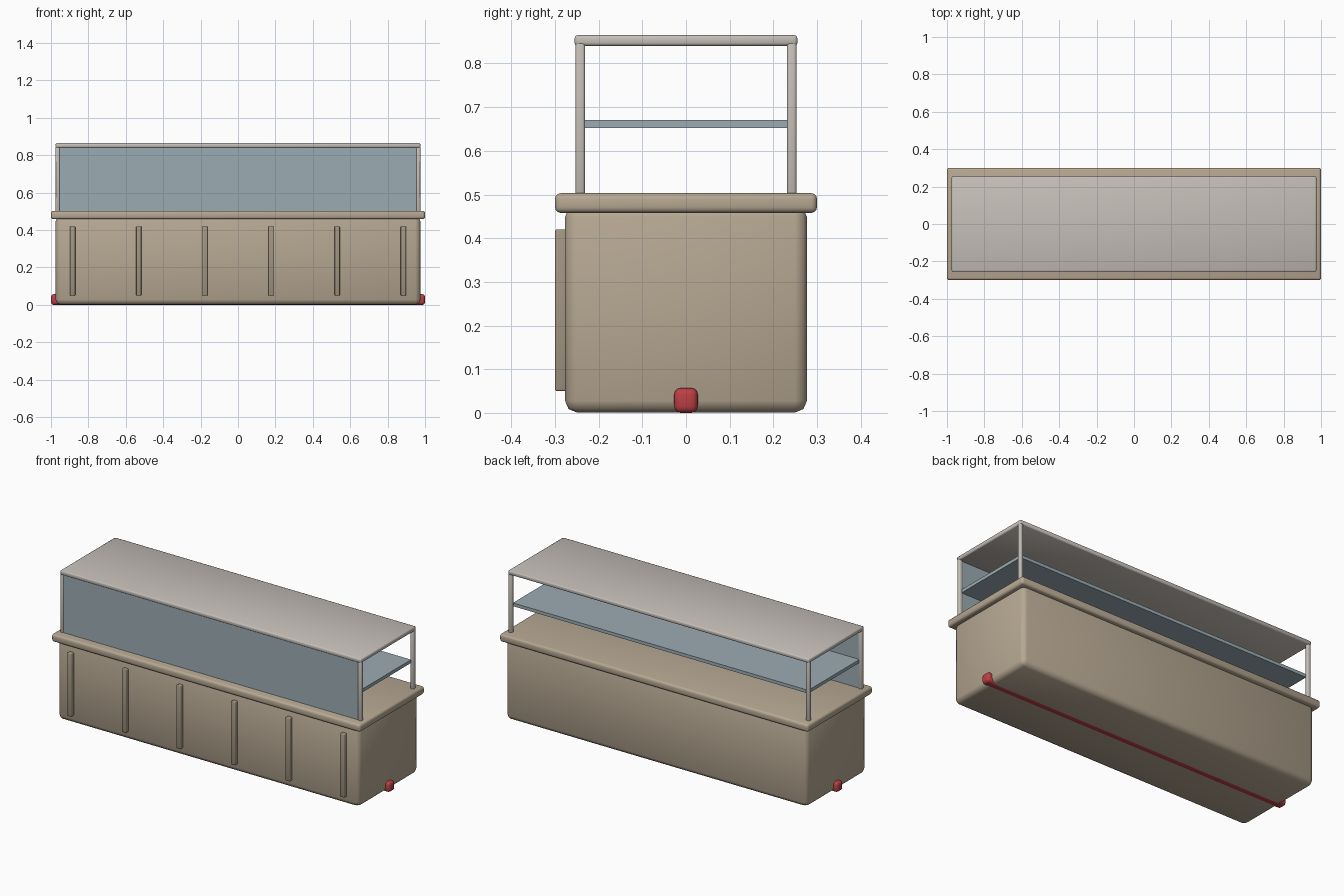
import bpy
import math

if "Cube" in bpy.data.objects:
    bpy.data.objects.remove(bpy.data.objects["Cube"])


def material(name, rgb):
    m = bpy.data.materials.new(name)
    m.diffuse_color = (*rgb, 1)
    m.use_nodes = True
    m.node_tree.nodes["Principled BSDF"].inputs["Base Color"].default_value = m.diffuse_color
    return m


TAN = material("tan", (0.47, 0.39, 0.29))
DARK_TAN = material("dark_tan", (0.36, 0.30, 0.22))
METAL = material("warm_metal", (0.56, 0.52, 0.48))
GLASS = material("glass", (0.33, 0.41, 0.45))
RED = material("red", (0.50, 0.05, 0.06))


def box(name, lo, hi, mat, bevel=0.0, segments=2):
    """Rounded box between two opposite corners."""
    bpy.ops.mesh.primitive_cube_add(
        size=1, location=[(a + b) / 2 for a, b in zip(lo, hi)])
    ob = bpy.context.object
    ob.name = name
    ob.scale = [b - a for a, b in zip(lo, hi)]
    bpy.ops.object.transform_apply(location=False, rotation=False, scale=True)
    ob.data.materials.append(mat)
    if bevel:
        mod = ob.modifiers.new("bevel", 'BEVEL')
        mod.width = bevel
        mod.segments = segments
        bpy.ops.object.modifier_apply(modifier="bevel")
        bpy.ops.object.shade_smooth_by_angle(angle=math.radians(50))
    return ob


# Cabinet and counter top
box("cabinet", (-0.975, -0.277, 0.001), (0.975, 0.277, 0.475), TAN, 0.027)
box("counter_top", (-1, -0.3, 0.458), (1, 0.3, 0.503), TAN, 0.013, 3)

# Vertical ribs on the front
for i in range(6):
    x = -0.884 + i * 0.3536
    box(f"front_rib_{i + 1}", (x - 0.014, -0.3, 0.05),
        (x + 0.014, -0.265, 0.42), DARK_TAN, 0.004)

# Red bumper bar running through the base
box("bumper_bar", (-1, -0.027, 0), (1, 0.027, 0.057), RED, 0.015, 3)

# Corner posts and canopy
for sx in (-1, 1):
    for sy in (-1, 1):
        x, y = sx * 0.964, sy * 0.242
        box("post_" + ("front" if sy < 0 else "back") + ("_left" if sx < 0 else "_right"),
            (x - 0.011, y - 0.011, 0.49), (x + 0.011, y + 0.011, 0.85),
            METAL, 0.006)
box("canopy", (-0.975, -0.255, 0.84), (0.975, 0.255, 0.865), METAL, 0.007)

# Glass front and inner shelf
box("glass_front", (-0.957, -0.25, 0.495), (0.957, -0.238, 0.845), GLASS)
box("glass_shelf", (-0.957, -0.24, 0.652), (0.957, 0.235, 0.671), GLASS)
